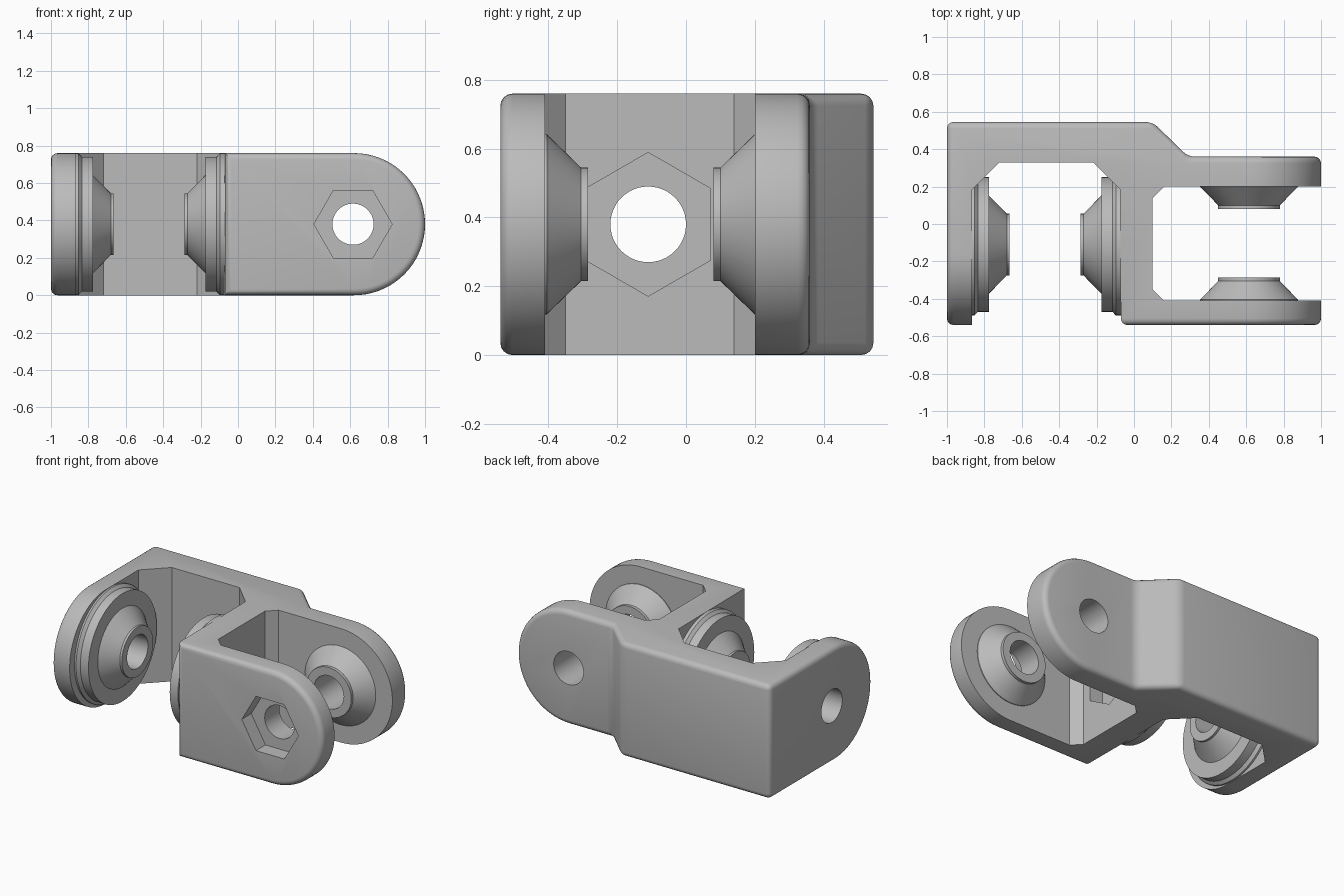
import bpy, bmesh, math
from mathutils import Matrix, Vector

if "Cube" in bpy.data.objects:
    bpy.data.objects.remove(bpy.data.objects["Cube"])

H, R = 0.76, 0.38            # height, end radius
PIN_Y, PIN_X = -0.11, 0.615  # pin axes

grey = bpy.data.materials.new("machined grey")
grey.diffuse_color = (0.5, 0.5, 0.5, 1)
grey.use_nodes = True
grey.node_tree.nodes["Principled BSDF"].inputs["Base Color"].default_value = grey.diffuse_color


def finish(bm, name):
    bmesh.ops.recalc_face_normals(bm, faces=bm.faces)
    me = bpy.data.meshes.new(name)
    bm.to_mesh(me)
    bm.free()
    me.materials.append(grey)
    ob = bpy.data.objects.new(name, me)
    bpy.context.collection.objects.link(ob)
    return ob


def prism(name, pts, depth):
    """Extrude a closed loop of 3D points along a vector."""
    bm = bmesh.new()
    face = bm.faces.new([bm.verts.new(p) for p in pts])
    new = bmesh.ops.extrude_face_region(bm, geom=[face])["geom"]
    bmesh.ops.translate(bm, vec=depth, verts=[v for v in new if isinstance(v, bmesh.types.BMVert)])
    return finish(bm, name)


def lathe(name, profile, base, axis, n=64, phase=0.0):
    """Solid of revolution; profile is (distance along axis, radius)."""
    rot = Vector((0, 0, 1)).rotation_difference(Vector(axis)).to_matrix().to_4x4()
    place = Matrix.Translation(base) @ rot
    bm = bmesh.new()
    rings = [[bm.verts.new(place @ Vector((r * math.cos(phase + math.tau * i / n),
                                           r * math.sin(phase + math.tau * i / n), d)))
              for i in range(n)] for d, r in profile]
    for a, b in zip(rings, rings[1:]):
        for i in range(n):
            j = (i + 1) % n
            bm.faces.new((a[i], a[j], b[j], b[i]))
    bm.faces.new(rings[0])
    bm.faces.new(rings[-1])
    return finish(bm, name)


def combine(target, tool, op):
    mod = target.modifiers.new("combine", 'BOOLEAN')
    mod.operation, mod.object, mod.solver = op, tool, 'EXACT'
    bpy.context.view_layer.objects.active = target
    bpy.ops.object.modifier_apply(modifier=mod.name)
    bpy.data.objects.remove(tool, do_unlink=True)


# Bracket plan: left clevis opening to the front, right clevis opening to the right
plan = [(-1, .545), (.1, .545), (.29, .36), (1, .36), (1, .2), (.16, .2),
        (.1, .14), (.1, -.35), (.16, -.41), (1, -.41), (1, -.54), (-.07, -.54),
        (-.075, .185), (-.22, .33), (-.72, .33), (-.865, .185), (-.865, -.54), (-1, -.54)]
body = prism("clevis_bracket", [(x, y, 0) for x, y in plan], (0, 0, H))

# Round the arm ends
arc = [(R * math.sin(t), R + R * math.cos(t)) for t in [math.pi * i / 36 for i in range(37)]]
corner = arc + [(0, -.2), (.6, -.2), (.6, H + .2), (0, H + .2)]
combine(body, prism("right_end_cutter", [(.62 + u, -1, w) for u, w in corner], (0, 2, 0)), 'DIFFERENCE')
combine(body, prism("left_end_cutter", [(-1.3, -.16 - u, w) for u, w in corner], (.8, 0, 0)), 'DIFFERENCE')

# Fillet the borders of the outer faces
bm = bmesh.new()
bm.from_mesh(body.data)
bmesh.ops.remove_doubles(bm, verts=bm.verts, dist=1e-5)
diag = Vector((.185, .19, 0)).normalized()
outer = [(Vector((-1, 0, 0)), 1), (Vector((0, 1, 0)), .545), (Vector((0, 1, 0)), .36),
         (Vector((0, -1, 0)), .54), (diag, diag.dot(Vector((.1, .545, 0))))]


def plane_of(f):
    c = f.calc_center_median()
    for k, (n, d) in enumerate(outer):
        if f.normal.dot(n) > .99 and abs(c.dot(n) - d) < .004 and not (k == 3 and c.x < -.5):
            return k
    return -1


bm.normal_update()
edges = [e for e in bm.edges if len(e.link_faces) == 2
         and plane_of(e.link_faces[0]) != plane_of(e.link_faces[1])]
bmesh.ops.bevel(bm, geom=edges, offset=.035, offset_type='OFFSET', segments=4,
                profile=.5, affect='EDGES', clamp_overlap=False)
bm.to_mesh(body.data)
bm.free()

# Stepped bosses in the left clevis, plain conical bosses in the right clevis
stepped = [(-.03, .379), (.012, .379), (.03, .36), (.09, .36), (.09, .262),
           (.185, .165), (.2, .165)]
plain = [(-.03, .262), (0, .262), (.1, .165), (.12, .165)]
for name, prof, base, axis in [
        ("left_boss", stepped, (-.865, PIN_Y, R), (1, 0, 0)),
        ("web_boss", stepped, (-.085, PIN_Y, R), (-1, 0, 0)),
        ("front_boss", plain, (PIN_X, -.405, R), (0, 1, 0)),
        ("back_boss", plain, (PIN_X, .2, R), (0, -1, 0))]:
    combine(body, lathe(name, prof, base, axis), 'UNION')

# Pin holes and hexagonal nut pockets
for name, prof, base, axis, n, phase in [
        ("left_pin_hole", [(0, .11), (1.5, .11)], (-1.2, PIN_Y, R), (1, 0, 0), 48, 0),
        ("right_pin_hole", [(0, .11), (1.5, .11)], (PIN_X, -.8, R), (0, 1, 0), 48, 0),
        ("web_nut_pocket", [(0, .209), (.1, .209)], (0, PIN_Y, R), (1, 0, 0), 6, 0),
        ("front_nut_pocket", [(0, .209), (.16, .209)], (PIN_X, -.6, R), (0, 1, 0), 6, 0)]:
    if n == 6 and axis[0]:
        prof = [(0, .209), (.11, .209)]
    combine(body, lathe(name, prof, base, axis, n, phase), 'DIFFERENCE')

# Smooth curved faces, keep machined edges crisp
bpy.ops.object.select_all(action='DESELECT')
body.select_set(True)
bpy.context.view_layer.objects.active = body
bpy.ops.object.shade_smooth_by_angle(angle=math.radians(30))
